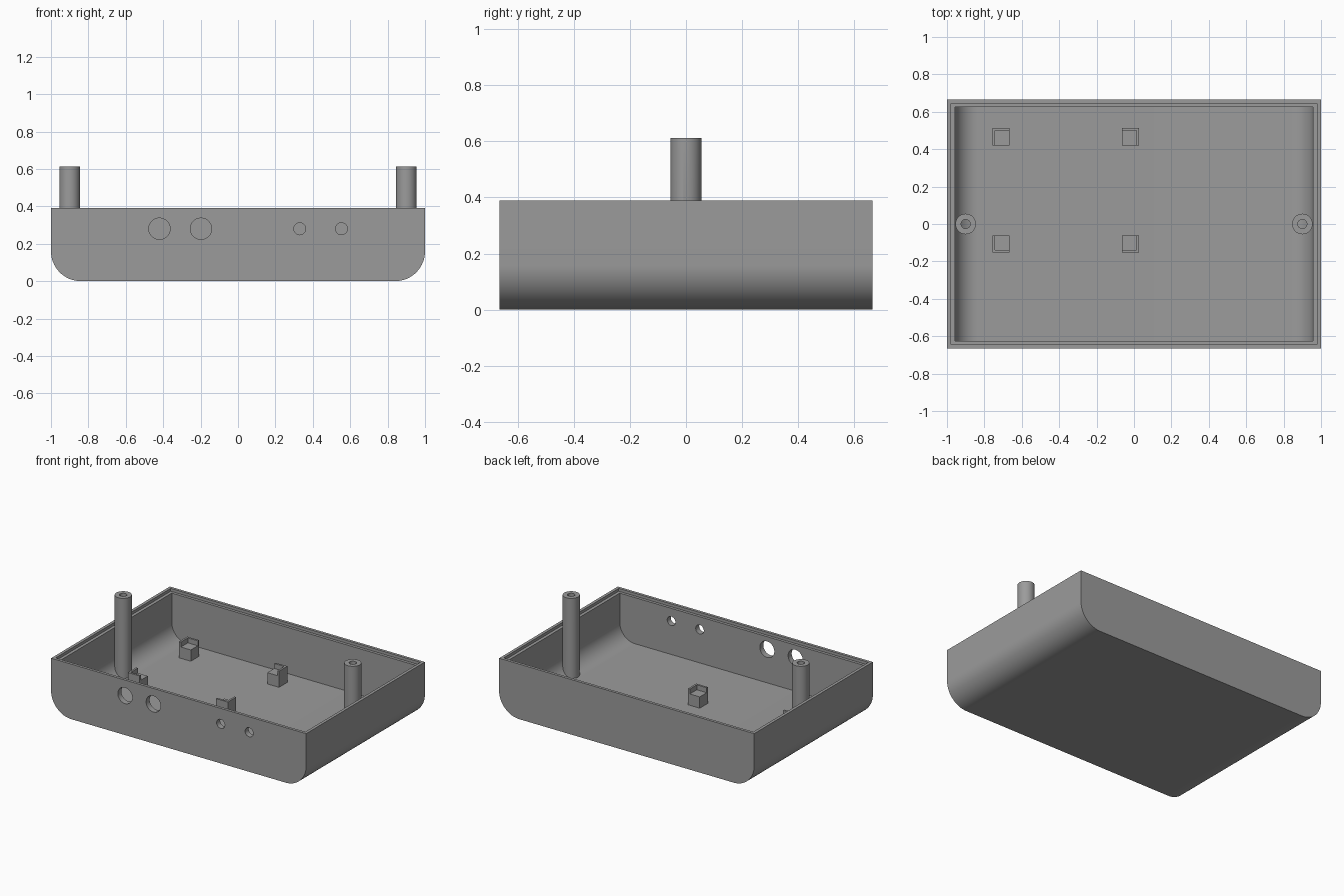
import bpy, bmesh, math
from mathutils import Matrix

if "Cube" in bpy.data.objects:
    bpy.data.objects.remove(bpy.data.objects["Cube"])

HALF_X, HALF_Y, RIM = 1.0, 0.665, 0.39
IN_X, IN_Y, FLOOR, IN_R = 0.957, 0.625, 0.043, 0.12

grey = bpy.data.materials.new("plain grey")
grey.diffuse_color = (0.33, 0.33, 0.33, 1)
grey.use_nodes = True
grey.node_tree.nodes["Principled BSDF"].inputs["Base Color"].default_value = grey.diffuse_color


def add_object(name, bm, smooth=True):
    bmesh.ops.recalc_face_normals(bm, faces=bm.faces)
    mesh = bpy.data.meshes.new(name)
    bm.to_mesh(mesh)
    bm.free()
    mesh.materials.append(grey)
    ob = bpy.data.objects.new(name, mesh)
    bpy.context.collection.objects.link(ob)
    if smooth:
        shade(ob)
    return ob


def shade(ob):
    bpy.ops.object.select_all(action='DESELECT')
    ob.select_set(True)
    bpy.context.view_layer.objects.active = ob
    bpy.ops.object.shade_smooth_by_angle(angle=math.radians(30))


def trough(name, hx, hy, z0, z1, r, steps=16):
    """Solid with rounded lower left and right edges, extruded along y."""
    pts = [(-hx, z1)]
    for cx, start in ((-hx + r, math.pi), (hx - r, 1.5 * math.pi)):
        for i in range(steps + 1):
            a = start + 0.5 * math.pi * i / steps
            pts.append((cx + r * math.cos(a), z0 + r + r * math.sin(a)))
    pts.append((hx, z1))
    bm = bmesh.new()
    face = bm.faces.new([bm.verts.new((x, -hy, z)) for x, z in pts])
    ext = bmesh.ops.extrude_face_region(bm, geom=[face])
    moved = [v for v in ext["geom"] if isinstance(v, bmesh.types.BMVert)]
    bmesh.ops.translate(bm, verts=moved, vec=(0, 2 * hy, 0))
    return add_object(name, bm, False)


def add_box(bm, x0, x1, y0, y1, z0, z1):
    m = Matrix.Translation(((x0 + x1) / 2, (y0 + y1) / 2, (z0 + z1) / 2))
    m = m @ Matrix.Diagonal((abs(x1 - x0), abs(y1 - y0), z1 - z0, 1))
    bmesh.ops.create_cube(bm, size=1, matrix=m)


def cut(target, cutter):
    mod = target.modifiers.new("cut", 'BOOLEAN')
    mod.operation, mod.solver, mod.object = 'DIFFERENCE', 'EXACT', cutter
    bpy.context.view_layer.objects.active = target
    bpy.ops.object.modifier_apply(modifier=mod.name)
    bpy.data.objects.remove(cutter)


# Tray shell, hollowed with a stepped ledge inside the rim
shell = trough("tray_shell", HALF_X, HALF_Y, 0, RIM, 0.16)
cut(shell, trough("cavity_cutter", IN_X, IN_Y, FLOOR, 0.6, IN_R))
bm = bmesh.new()
add_box(bm, -0.979, 0.979, -0.645, 0.645, RIM - 0.02, 0.6)
cut(shell, add_object("ledge_cutter", bm, False))

# Round openings through the front wall
for x, r in ((-0.42, 0.057), (-0.198, 0.057), (0.33, 0.032), (0.553, 0.032)):
    bm = bmesh.new()
    m = Matrix.Translation((x, -HALF_Y, 0.28)) @ Matrix.Rotation(math.pi / 2, 4, 'X')
    bmesh.ops.create_cone(bm, cap_ends=True, segments=40, radius1=r, radius2=r,
                          depth=0.2, matrix=m)
    cut(shell, add_object("opening_cutter", bm, False))
shade(shell)


def floor_z(x):
    """Height of the inner floor, including its rounded sides."""
    d = max(0.0, abs(x) - (IN_X - IN_R))
    return FLOOR + IN_R - math.sqrt(max(0.0, IN_R ** 2 - d * d))


# Hollow screw posts at both ends
for side, name in ((-1, "left_post"), (1, "right_post")):
    bm = bmesh.new()
    n, rings = 40, []
    for r, top in ((0.055, False), (0.055, True), (0.024, True), (0.024, False)):
        ring = []
        for i in range(n):
            a = 2 * math.pi * i / n
            x = side * 0.9 + r * math.cos(a)
            ring.append(bm.verts.new((x, r * math.sin(a), 0.612 if top else floor_z(x) - 0.01)))
        rings.append(ring)
    for k in range(4):
        a, b = rings[k], rings[(k + 1) % 4]
        for i in range(n):
            j = (i + 1) % n
            bm.faces.new((a[i], a[j], b[j], b[i]))
    add_object(name, bm)

# Board supports: a block with a raised lip along its two outer sides
S, LIP, LOW, HIGH = 0.046, 0.014, FLOOR + 0.08, FLOOR + 0.115
for cx, sx in ((-0.711, -1), (-0.019, 1)):
    for cy, sy in ((0.467, 1), (-0.107, -1)):
        bm = bmesh.new()
        add_box(bm, cx - S, cx + S, cy - S, cy + S, FLOOR - 0.01, LOW)
        add_box(bm, cx + sx * (S - LIP), cx + sx * S, cy - S, cy + S, LOW, HIGH)
        add_box(bm, cx - sx * S, cx + sx * (S - LIP), cy + sy * (S - LIP), cy + sy * S, LOW, HIGH)
        add_object("board_support", bm, False)
